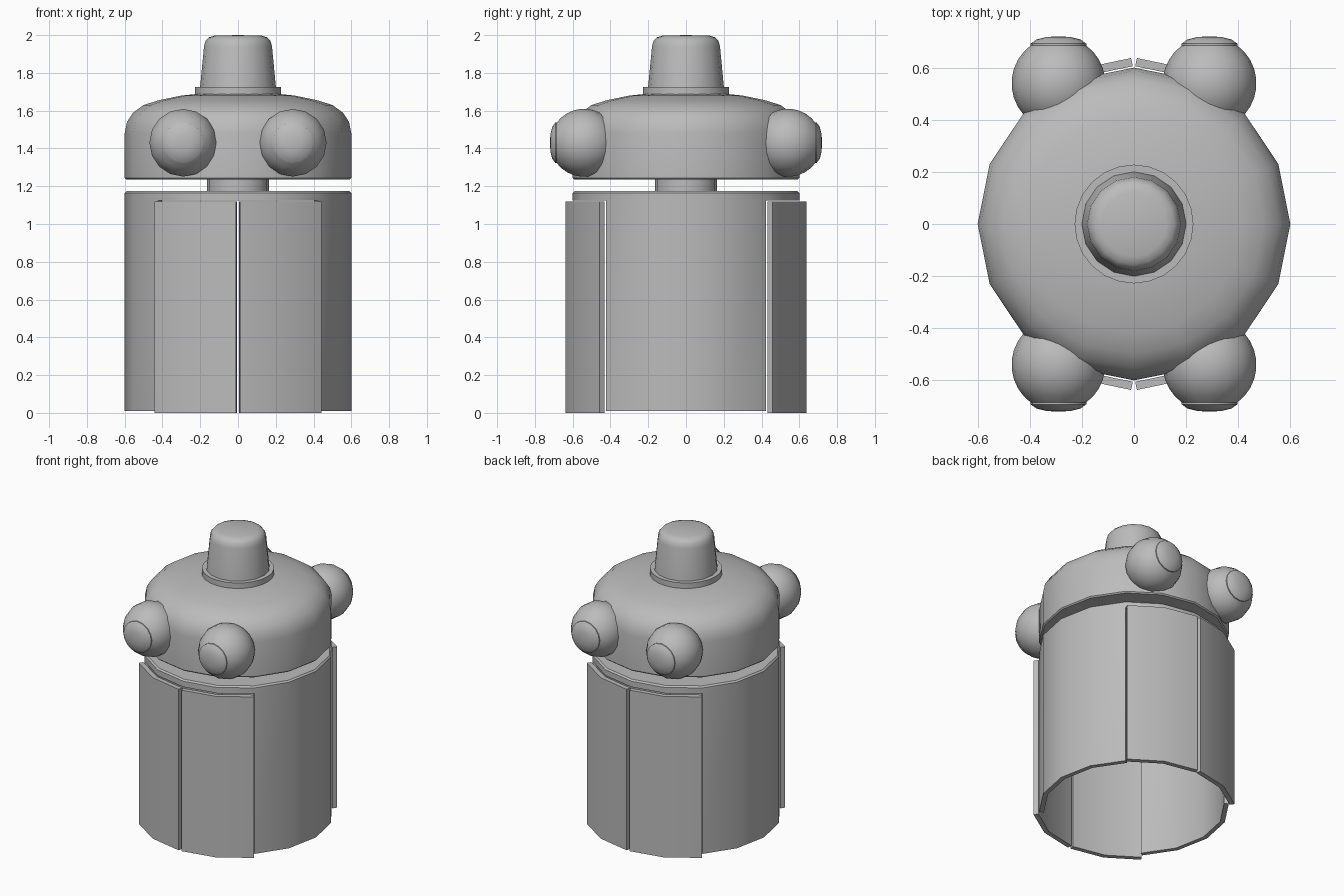
import bpy, bmesh, math
from mathutils import Matrix, Vector

cube = bpy.data.objects.get("Cube")
if cube:
    bpy.data.objects.remove(cube)

grey = bpy.data.materials.new("plain_grey")
grey.use_nodes = True
colour = (0.5, 0.5, 0.5, 1)
grey.diffuse_color = colour
grey.node_tree.nodes["Principled BSDF"].inputs["Base Color"].default_value = colour


def lathe(name, profile, angles, closed=True, keep=None, thickness=0, matrix=None):
    """Sweep (radius, height) points through the given angles in degrees."""
    bm = bmesh.new()
    rows = [[bm.verts.new((r * math.cos(math.radians(a)), r * math.sin(math.radians(a)), z))
             for a in angles] for r, z in profile]
    n = len(angles)
    for low, high in zip(rows, rows[1:]):
        for i in range(n if closed else n - 1):
            j = (i + 1) % n
            bm.faces.new((low[i], low[j], high[j], high[i]))
    bmesh.ops.remove_doubles(bm, verts=bm.verts, dist=0.0005)
    if keep:
        gone = [f for f in bm.faces if not keep(f.calc_center_median())]
        bmesh.ops.delete(bm, geom=gone, context='FACES')
    if matrix:
        bm.transform(matrix)
    if not thickness:
        bmesh.ops.recalc_face_normals(bm, faces=bm.faces)
    mesh = bpy.data.meshes.new(name)
    bm.to_mesh(mesh)
    bm.free()
    mesh.materials.append(grey)
    obj = bpy.data.objects.new(name, mesh)
    bpy.context.collection.objects.link(obj)
    bpy.ops.object.select_all(action='DESELECT')
    obj.select_set(True)
    bpy.context.view_layer.objects.active = obj
    if thickness:
        mod = obj.modifiers.new("wall", 'SOLIDIFY')
        mod.thickness, mod.offset = thickness, -1
        bpy.ops.object.modifier_apply(modifier=mod.name)
    bpy.ops.object.shade_smooth_by_angle(angle=math.radians(32))
    return obj


def ring(sides):
    return [360 * i / sides for i in range(sides)]


# Hollow body with a doorway at front and back
lathe("body", [(0.6, 0.01), (0.6, 1.125), (0.6, 1.165), (0.59, 1.175), (0, 1.175)], ring(16),
      keep=lambda c: c.z > 1 or abs(c.x) > abs(c.y), thickness=0.03)

# Two curved doors in each doorway
for side, base in (("front", 270), ("back", 90)):
    for hand, span in (("a", (1, 22.5, 44)), ("b", (-44, -22.5, -1))):
        lathe(f"{side}_door_{hand}", [(0.637, 0), (0.637, 1.12)],
              [base + a for a in span], closed=False, thickness=0.032)

# Neck and domed head
lathe("neck", [(0, 1.16), (0.165, 1.16), (0.165, 1.26), (0, 1.26)], ring(16))
lathe("head", [(0, 1.235), (0.592, 1.235), (0.6, 1.243), (0.6, 1.48), (0.588, 1.54),
               (0.555, 1.59), (0.5, 1.63), (0.42, 1.655), (0.3, 1.68), (0.2, 1.69), (0, 1.695)],
      ring(16))

# Collar and top lamp
lathe("collar", [(0, 1.68), (0.228, 1.68), (0.228, 1.725), (0, 1.725)], ring(24))
lathe("top_lamp", [(0, 1.71), (0.202, 1.71), (0.18, 1.94), (0.172, 1.97), (0.155, 1.988),
                   (0.125, 1.997), (0, 2.0)], ring(16))

# Round eyes with raised lenses, two in front and two behind
R = 0.18
ball = [(R * math.sin(t), -R * math.cos(t))
        for t in (math.radians(a) for a in range(0, 150, 12))]
ball += [(0.107, 0.145), (0, 0.145)]
lens = [(0, 0.13), (0.107, 0.13), (0.107, 0.152), (0.085, 0.168), (0.045, 0.178), (0, 0.18)]
for side, sy in (("front", -1), ("back", 1)):
    for hand, sx in (("left", 1), ("right", -1)):
        place = (Matrix.Translation(Vector((sx * 0.29, sy * 0.54, 1.43)))
                 @ Matrix.Rotation(-sy * math.pi / 2, 4, 'X'))
        lathe(f"{side}_{hand}_eye", ball, ring(16), matrix=place)
        lathe(f"{side}_{hand}_lens", lens, ring(16), matrix=place)
